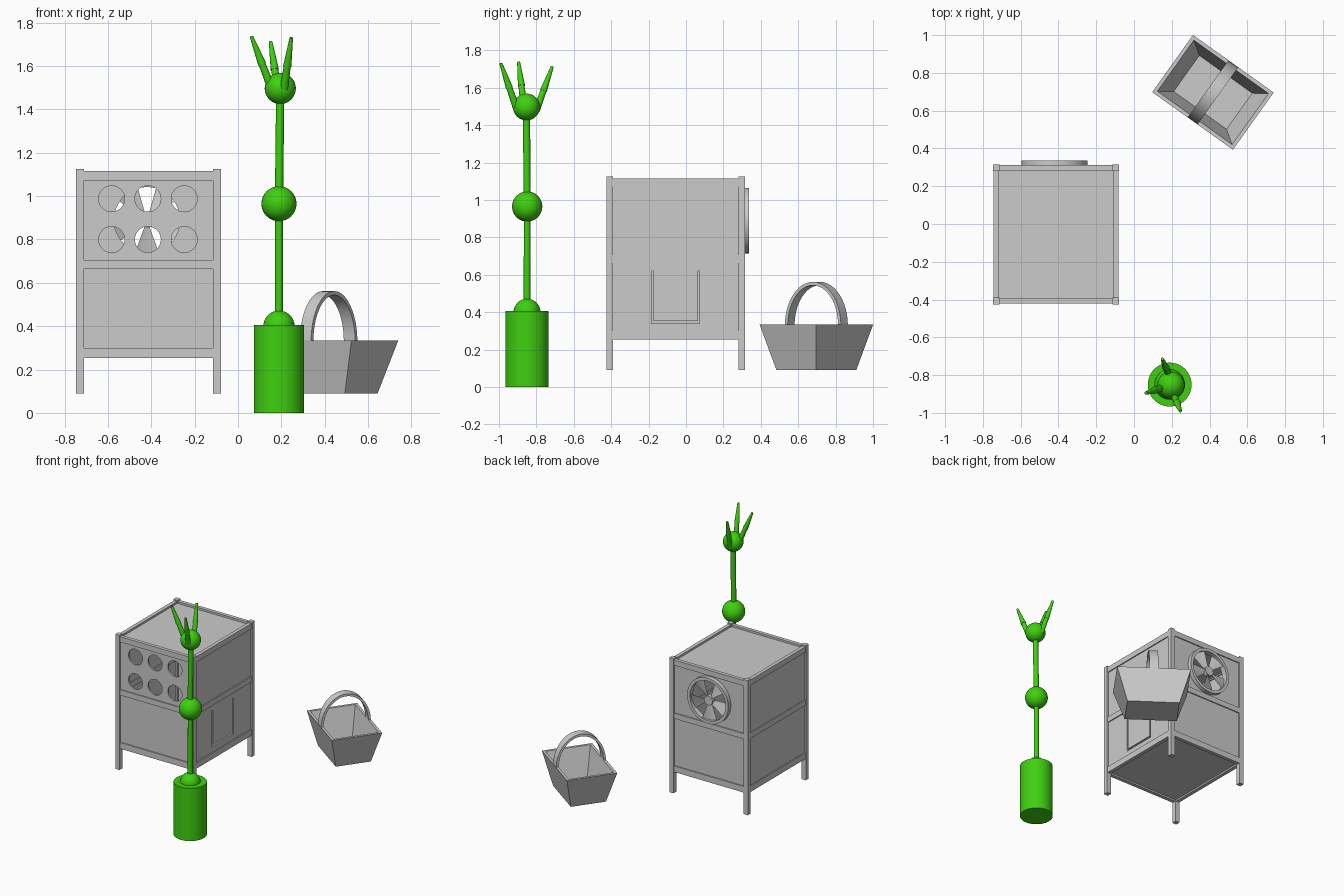
import bpy, bmesh, math
from mathutils import Vector, Matrix

if "Cube" in bpy.data.objects:
    bpy.data.objects.remove(bpy.data.objects["Cube"])


def material(name, rgb):
    m = bpy.data.materials.new(name)
    m.diffuse_color = (*rgb, 1)
    m.use_nodes = True
    m.node_tree.nodes["Principled BSDF"].inputs["Base Color"].default_value = m.diffuse_color
    return m


GREY = material("light grey", (0.6, 0.6, 0.6))
GREEN = material("bright green", (0.05, 0.63, 0.005))


def finish(name, bm, mat, smooth=False):
    bmesh.ops.recalc_face_normals(bm, faces=bm.faces)
    me = bpy.data.meshes.new(name)
    bm.to_mesh(me)
    bm.free()
    me.materials.append(mat)
    ob = bpy.data.objects.new(name, me)
    bpy.context.collection.objects.link(ob)
    if smooth:
        bpy.ops.object.select_all(action='DESELECT')
        ob.select_set(True)
        bpy.context.view_layer.objects.active = ob
        bpy.ops.object.shade_smooth_by_angle(angle=math.radians(35))
    return ob


def box(name, x0, x1, y0, y1, z0, z1, mat=GREY):
    bm = bmesh.new()
    bmesh.ops.create_cube(bm, size=1)
    for v in bm.verts:
        v.co = ((x0 + x1) / 2 + v.co.x * (x1 - x0),
                (y0 + y1) / 2 + v.co.y * (y1 - y0),
                (z0 + z1) / 2 + v.co.z * (z1 - z0))
    return finish(name, bm, mat)


def rod(name, a, b, r0, r1, mat, n=32):
    a, b = Vector(a), Vector(b)
    d = b - a
    m = Matrix.Translation((a + b) / 2) @ d.to_track_quat('Z', 'Y').to_matrix().to_4x4()
    bm = bmesh.new()
    bmesh.ops.create_cone(bm, cap_ends=True, segments=n, radius1=r0, radius2=r1,
                          depth=d.length, matrix=m)
    return finish(name, bm, mat, True)


def ball(name, c, r):
    bm = bmesh.new()
    bmesh.ops.create_uvsphere(bm, u_segments=32, v_segments=16, radius=r,
                              matrix=Matrix.Translation(c))
    return finish(name, bm, GREEN, True)


def cut(target, cutters):
    bpy.context.view_layer.objects.active = target
    for c in cutters:
        mod = target.modifiers.new("cut", 'BOOLEAN')
        mod.operation = 'DIFFERENCE'
        mod.solver = 'EXACT'
        mod.object = c
        bpy.ops.object.modifier_apply(modifier=mod.name)
        bpy.data.objects.remove(c)


# --- cabinet frame: posts and rails ---
X0, X1, Y0, Y1, P, G = -0.747, -0.079, -0.425, 0.316, 0.036, 0.004
for x in (X0, X1 - P):
    for y in (Y0, Y1 - P):
        box("post", x, x + P, y, y + P, 0.09, 1.125)
for z0, z1 in ((0.253, 0.30), (0.664, 0.706), (1.073, 1.115)):
    for y in (Y0 + G, Y1 - P + G):
        box("cross_rail", X0 + P, X1 - P, y, y + P - 2 * G, z0, z1)
    for x in (X0 + G, X1 - P + G):
        box("side_rail", x, x + P - 2 * G, Y0 + P, Y1 - P, z0, z1)

# --- cabinet panels ---
IN, T = 0.012, 0.012
for part, z0, z1 in (("lower", 0.30, 0.664), ("upper", 0.706, 1.073)):
    front = box(part + "_front_panel", X0 + P, X1 - P, Y0 + IN, Y0 + IN + T, z0, z1)
    back = box(part + "_back_panel", X0 + P, X1 - P, Y1 - IN - T, Y1 - IN, z0, z1)
    box(part + "_left_panel", X0 + IN, X0 + IN + T, Y0 + P, Y1 - P, z0, z1)
    right = box(part + "_right_panel", X1 - IN - T, X1 - IN, Y0 + P, Y1 - P, z0, z1)
    if part == "lower":
        # narrow slot around three sides of a hatch
        cut(right, [box("slot", -0.2, 0, -0.185, -0.175, 0.345, 0.62),
                    box("slot", -0.2, 0, 0.063, 0.073, 0.345, 0.62),
                    box("slot", -0.2, 0, -0.185, 0.073, 0.34, 0.354)])
    else:
        # round windows in front, fan opening at the back
        cut(front, [rod("hole", (x, Y0 - 0.05, z), (x, Y0 + 0.1, z), 0.06, 0.06, GREY)
                    for x in (-0.583, -0.416, -0.248) for z in (0.80, 0.988)])
        cut(back, [rod("hole", (-0.42, 0.2, 0.89), (-0.42, 0.4, 0.89), 0.155, 0.155, GREY, 48)])
box("top_panel", X0 + P - G, X1 - P + G, Y0 + P - G, Y1 - P + G, 1.085, 1.10)
box("bottom_panel", X0 + P - G, X1 - P + G, Y0 + P - G, Y1 - P + G, 0.265, 0.28)

# --- fan: ring, hub and five pitched blades ---
FX, FZ = -0.42, 0.89


def polar(r, a, y):
    return (FX + r * math.cos(a), y, FZ + r * math.sin(a))


bm = bmesh.new()
N = 48
rings = [[bm.verts.new(polar(r, math.tau * i / N, y)) for i in range(N)]
         for r, y in ((0.175, 0.296), (0.175, 0.336), (0.152, 0.336), (0.152, 0.296))]
for k in range(4):
    p, q = rings[k], rings[(k + 1) % 4]
    for i in range(N):
        j = (i + 1) % N
        bm.faces.new((p[i], p[j], q[j], q[i]))
finish("fan_ring", bm, GREY, True)
rod("fan_hub", (FX, 0.298, FZ), (FX, 0.33, FZ), 0.036, 0.036, GREY)

bm = bmesh.new()
for k in range(5):
    mid = math.radians(54 + 72 * k)
    for dy in (0, 0.005):
        grid = [[bm.verts.new(polar(r, mid + math.radians(s * 5), 0.311 + dy + s * 0.0025))
                 for s in range(-4, 5)] for r in (0.03, 0.153)]
        for i in range(8):
            bm.faces.new((grid[0][i], grid[0][i + 1], grid[1][i + 1], grid[1][i]))
finish("fan_blades", bm, GREY)

# --- basket: tapered open box with a rim, turned on its base ---
TURN = Matrix.Translation((0.418, 0.697, 0)) @ Matrix.Rotation(math.radians(-35.5), 4, 'Z')
bm = bmesh.new()
loops = []
for hu, hv, z in ((0.185, 0.13, 0.09), (0.2625, 0.186, 0.335),
                  (0.243, 0.166, 0.335), (0.172, 0.117, 0.105)):
    loops.append([bm.verts.new(TURN @ Vector((sx * hu, sy * hv, z)))
                  for sx, sy in ((-1, -1), (1, -1), (1, 1), (-1, 1))])
for p, q in zip(loops, loops[1:]):
    for i in range(4):
        j = (i + 1) % 4
        bm.faces.new((p[i], p[j], q[j], q[i]))
bm.faces.new(loops[0])
bm.faces.new(loops[-1])
finish("basket", bm, GREY)

# basket handle: flat strap bent into an arch over the short side
bm = bmesh.new()
sections = []
for i in range(25):
    a = math.pi * i / 24
    sections.append([bm.verts.new(TURN @ Vector((u, rv * math.cos(a), 0.328 + rz * math.sin(a))))
                     for u, rv, rz in ((-0.032, 0.184, 0.234), (0.032, 0.184, 0.234),
                                       (0.032, 0.166, 0.216), (-0.032, 0.166, 0.216))])
for p, q in zip(sections, sections[1:]):
    for i in range(4):
        j = (i + 1) % 4
        bm.faces.new((p[i], p[j], q[j], q[i]))
bm.faces.new(sections[0])
bm.faces.new(sections[-1])
finish("basket_handle", bm, GREY, True)

# --- green arm: base, joints, links and three fingers ---
S, E, W = (0.189, -0.85, 0.40), (0.189, -0.849, 0.965), (0.195, -0.853, 1.497)
rod("arm_base", (0.189, -0.85, 0), (0.189, -0.85, 0.406), 0.116, 0.116, GREEN, 48)
ball("shoulder_joint", S, 0.072)
ball("elbow_joint", E, 0.081)
ball("wrist_joint", W, 0.072)
rod("lower_link", S, E, 0.018, 0.018, GREEN)
rod("upper_link", E, W, 0.019, 0.019, GREEN)
for base, tip in (((0.142, -0.87, 1.53), (0.062, -0.895, 1.737)),
                  ((0.182, -0.792, 1.50), (0.15, -0.715, 1.714)),
                  ((0.215, -0.915, 1.515), (0.246, -0.99, 1.731))):
    base, tip = Vector(base), Vector(tip)
    knuckle = base.lerp(tip, 0.42)
    rod("finger_root", base - (tip - base) * 0.1, knuckle, 0.019, 0.016, GREEN, 16)
    rod("finger_tip", knuckle - (tip - base) * 0.03, tip, 0.019, 0.008, GREEN, 16)
